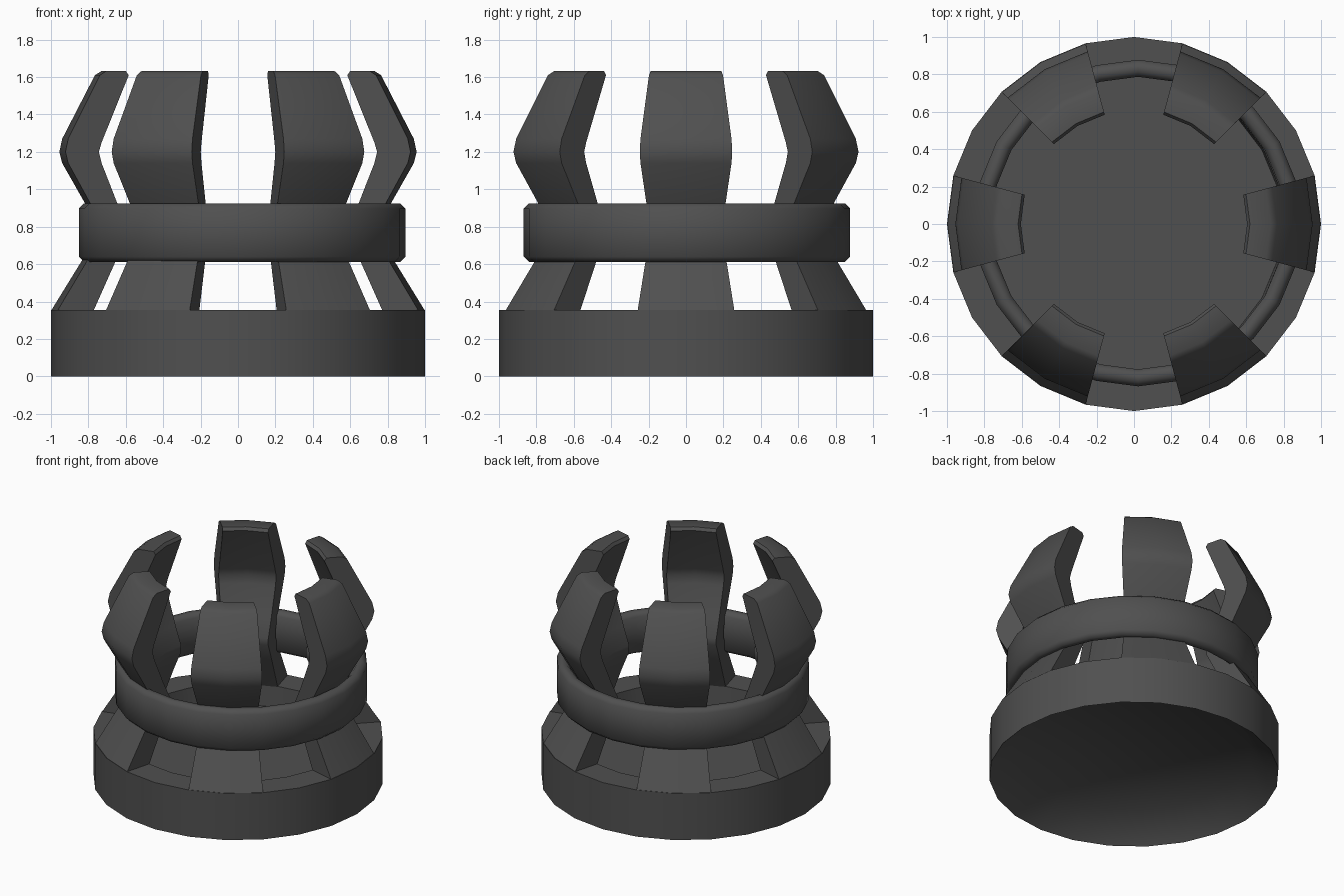
import bpy, bmesh, math

if "Cube" in bpy.data.objects:
    bpy.data.objects.remove(bpy.data.objects["Cube"])

SIDES = 24
STEP = 2 * math.pi / SIDES

mat = bpy.data.materials.new("charcoal")
mat.diffuse_color = (0.08, 0.08, 0.08, 1)
mat.use_nodes = True
mat.node_tree.nodes["Principled BSDF"].inputs["Base Color"].default_value = mat.diffuse_color


def column(bm, profile, i):
    a = i * STEP
    return [bm.verts.new((r * math.cos(a), r * math.sin(a), z)) for r, z in profile]


def sweep(bm, profile, start, count, closed=True):
    """Turn a profile through count steps; returns the first and last columns."""
    full = count == SIDES
    cols = [column(bm, profile, start + i) for i in range(count if full else count + 1)]
    n = len(profile)
    for i in range(count):
        a, b = cols[i], cols[(i + 1) % len(cols)]
        for j in range(n if closed else n - 1):
            k = (j + 1) % n
            bm.faces.new((a[j], b[j], b[k], a[k]))
    return cols


def finish(bm, name, angle):
    bmesh.ops.recalc_face_normals(bm, faces=bm.faces)
    me = bpy.data.meshes.new(name)
    bm.to_mesh(me)
    bm.free()
    ob = bpy.data.objects.new(name, me)
    bpy.context.collection.objects.link(ob)
    me.materials.append(mat)
    bpy.context.view_layer.objects.active = ob
    ob.select_set(True)
    bpy.ops.object.shade_smooth_by_angle(angle=math.radians(angle))
    ob.select_set(False)
    return ob


# base cup: outer wall, sill, inner wall, floor and hollow underside
bm = bmesh.new()
cols = sweep(bm, [(0.81, 0.18), (1, 0), (1, 0.355), (0.80, 0.355), (0.79, 0.2)],
             0, SIDES, closed=False)
bm.faces.new([c[0] for c in cols])
bm.faces.new([c[-1] for c in cols])
finish(bm, "base_cup", 50)

# six bent prongs, each two steps wide
outer = [(1, 0.35), (0.84, 0.61), (0.755, 0.75), (0.755, 0.80), (0.815, 0.92),
         (0.94, 1.14), (0.955, 1.2), (0.94, 1.27), (0.765, 1.61), (0.73, 1.632)]
inner = [(0.62, 1.632), (0.605, 1.61), (0.755, 1.25), (0.77, 1.2), (0.755, 1.14),
         (0.67, 0.93), (0.61, 0.80), (0.61, 0.75), (0.68, 0.61), (0.80, 0.35)]
bm = bmesh.new()
for p in range(6):
    cols = sweep(bm, outer + inner, p * 4 - 1, 2)
    n = len(outer)
    for c in (cols[0], cols[-1]):
        for j in range(n - 1):
            bm.faces.new((c[j], c[j + 1], c[2 * n - 2 - j], c[2 * n - 1 - j]))
finish(bm, "prongs", 45)

# slightly off-centre band around the waist
bm = bmesh.new()
sweep(bm, [(0.845, 0.612), (0.873, 0.64), (0.873, 0.897), (0.845, 0.925),
           (0.81, 0.925), (0.782, 0.897), (0.782, 0.64), (0.81, 0.612)], 0, SIDES)
band = finish(bm, "waist_band", 50)
band.location = (0.022, 0.005, 0)
